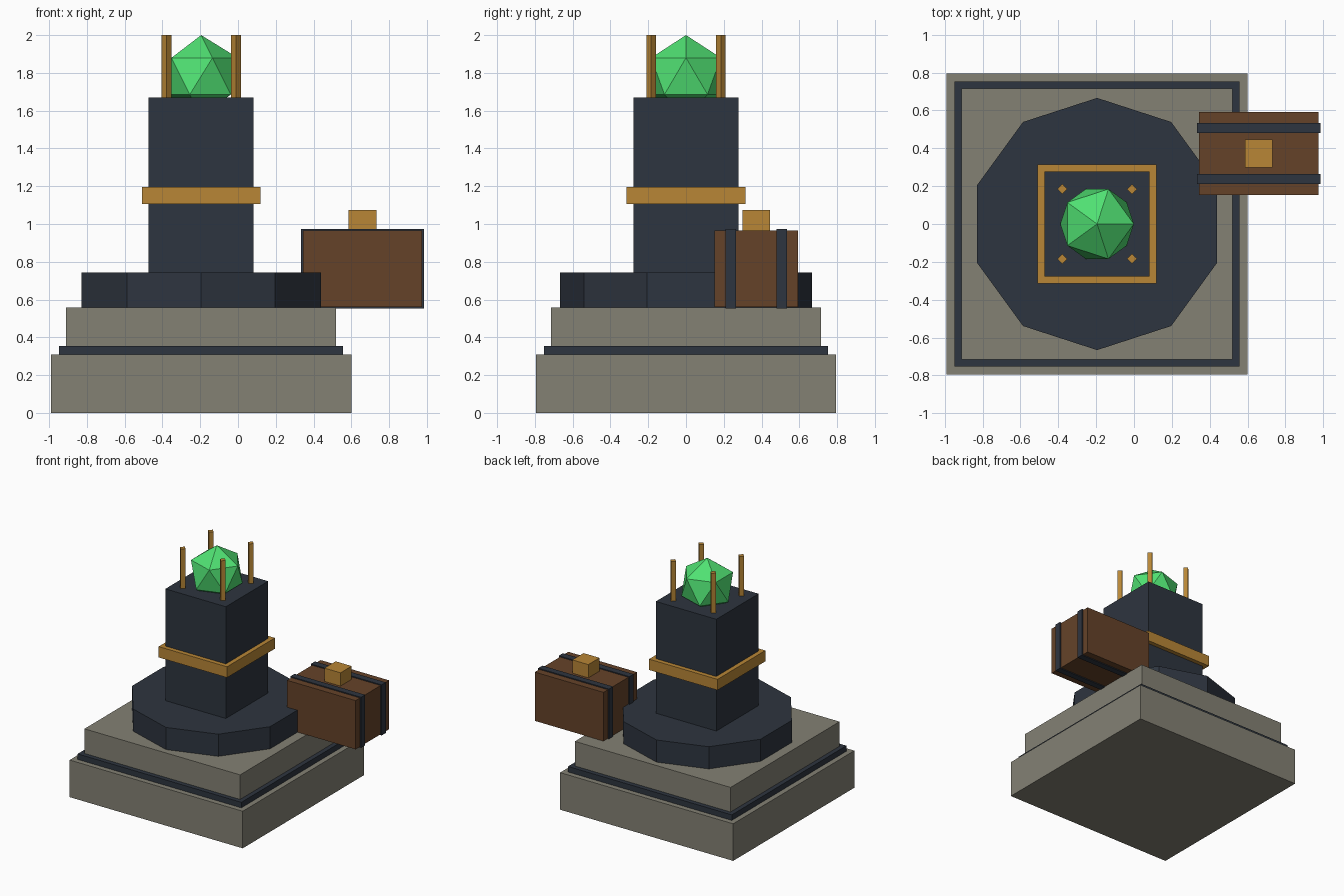
import bpy

if "Cube" in bpy.data.objects:
    bpy.data.objects.remove(bpy.data.objects["Cube"])

CX = -0.195  # centre line of the monument


def material(name, rgb):
    m = bpy.data.materials.new(name)
    m.diffuse_color = (*rgb, 1)
    m.use_nodes = True
    m.node_tree.nodes["Principled BSDF"].inputs["Base Color"].default_value = m.diffuse_color
    return m


STONE = material("stone", (0.23, 0.22, 0.175))
SLATE = material("slate", (0.027, 0.035, 0.05))
BRASS = material("brass", (0.48, 0.24, 0.037))
WOOD = material("wood", (0.13, 0.055, 0.022))
GREEN = material("green_crystal", (0.08, 0.75, 0.17))


def finish(name, mat):
    ob = bpy.context.object
    ob.name = name
    ob.data.materials.append(mat)
    return ob


def box(name, mat, x, y, z0, z1, sx, sy):
    bpy.ops.mesh.primitive_cube_add(size=1, location=(x, y, (z0 + z1) / 2))
    bpy.context.object.scale = (sx, sy, z1 - z0)
    bpy.ops.object.transform_apply(location=False, rotation=False, scale=True)
    return finish(name, mat)


def prism(name, mat, sides, radius, x, y, z0, z1):
    bpy.ops.mesh.primitive_cylinder_add(vertices=sides, radius=radius, depth=z1 - z0,
                                        location=(x, y, (z0 + z1) / 2))
    return finish(name, mat)


# Stepped square base and pillar: name, material, bottom, top, width
for name, mat, z0, z1, w in [
    ("base_slab", STONE, 0.0, 0.308, 1.59),
    ("base_trim", SLATE, 0.308, 0.354, 1.504),
    ("upper_slab", STONE, 0.354, 0.558, 1.43),
    ("pillar", SLATE, 0.742, 1.67, 0.555),
    ("pillar_band", BRASS, 1.105, 1.195, 0.628),
]:
    box(name, mat, CX, 0, z0, z1, w, w)

# Ten-sided plinth
prism("plinth", SLATE, 10, 0.666, CX, 0, 0.558, 0.742)

# Crystal half sunk in the pillar top
bpy.ops.mesh.primitive_ico_sphere_add(subdivisions=1, radius=0.217, location=(CX, 0, 1.783))
finish("crystal", GREEN)

# Four diamond-section posts round the crystal
for sx in (-1, 1):
    for sy in (-1, 1):
        prism("crystal_post", BRASS, 4, 0.026, CX + sx * 0.184, sy * 0.184, 1.67, 2.0)

# Chest with two straps and a top clasp
KX, KY = 0.659, 0.372
box("chest", WOOD, KX, KY, 0.56, 0.965, 0.63, 0.44)
for s in (-1, 1):
    box("chest_strap", SLATE, KX, KY + s * 0.135, 0.553, 0.973, 0.65, 0.054)
box("chest_clasp", BRASS, KX, KY, 0.965, 1.075, 0.147, 0.147)
